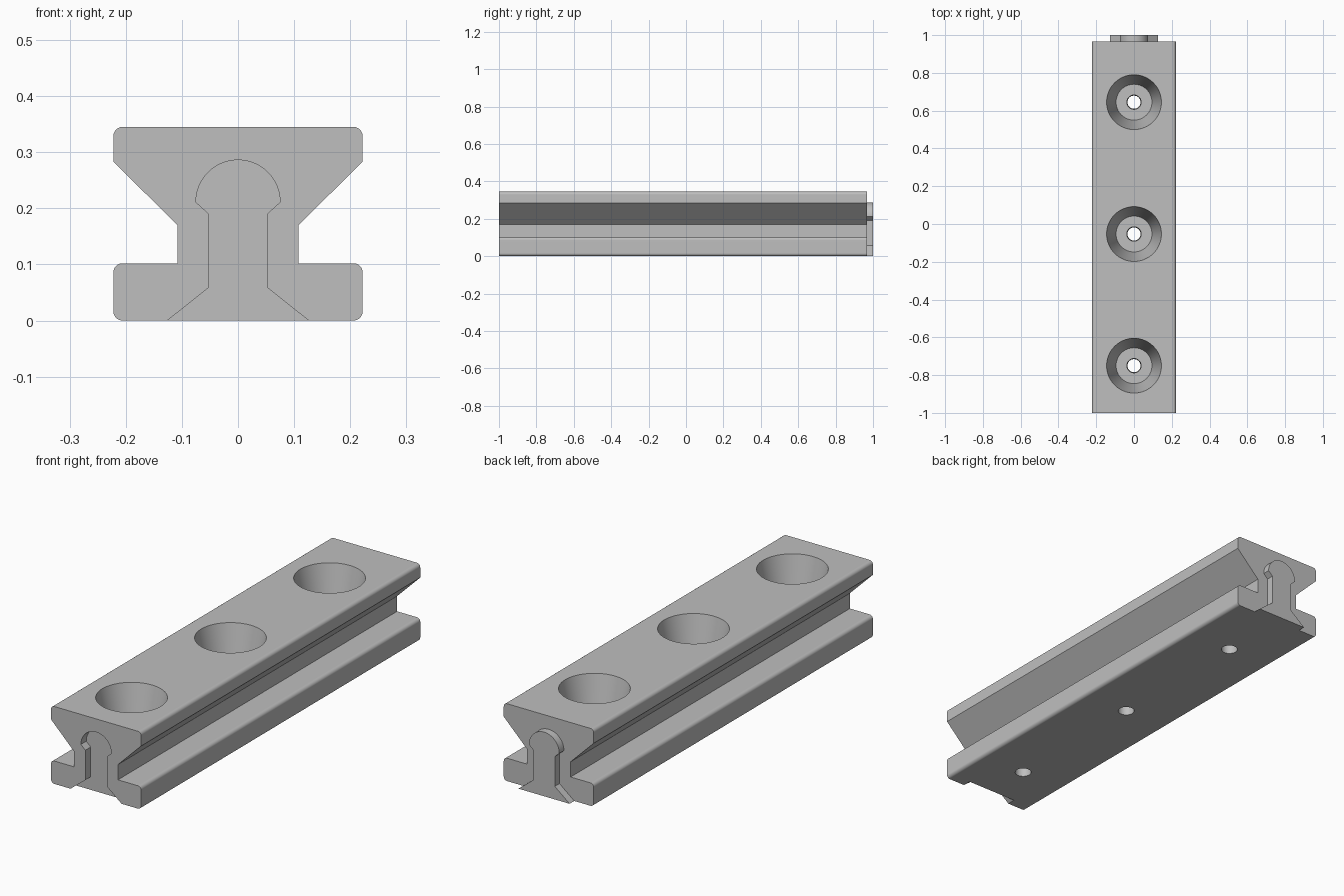
import bpy, bmesh
from math import sin, cos, pi, radians

cube = bpy.data.objects.get("Cube")
if cube:
    bpy.data.objects.remove(cube, do_unlink=True)

FRONT, BACK, TENON_END = -1.0, 0.967, 1.0

steel = bpy.data.materials.new("plain grey")
steel.use_nodes = True
grey = (0.52, 0.52, 0.52, 1)
steel.diffuse_color = grey
steel.node_tree.nodes["Principled BSDF"].inputs["Base Color"].default_value = grey


def make_object(name, bm):
    bmesh.ops.recalc_face_normals(bm, faces=bm.faces)
    mesh = bpy.data.meshes.new(name)
    bm.to_mesh(mesh)
    bm.free()
    mesh.materials.append(steel)
    obj = bpy.data.objects.new(name, mesh)
    bpy.context.collection.objects.link(obj)
    return obj


def arc(cx, cz, r, start, end, steps):
    angles = [radians(start + (end - start) * i / steps) for i in range(steps + 1)]
    return [(cx + r * cos(a), cz + r * sin(a)) for a in angles]


def prism(name, half, y0, y1):
    """Extrude a right-hand half profile, mirrored to the left, along y."""
    left = [(-x, z) for x, z in reversed(half) if x > 1e-5]
    bm = bmesh.new()
    face = bm.faces.new([bm.verts.new((x, y0, z)) for x, z in half + left])
    out = bmesh.ops.extrude_face_region(bm, geom=[face])
    verts = [v for v in out["geom"] if isinstance(v, bmesh.types.BMVert)]
    bmesh.ops.translate(bm, verts=verts, vec=(0, y1 - y0, 0))
    return make_object(name, bm)


def lathe(name, profile, y, sides=64):
    """Closed turned solid about a vertical axis."""
    bm = bmesh.new()
    rings = [[bm.verts.new((r * cos(2 * pi * i / sides), y + r * sin(2 * pi * i / sides), z))
              for i in range(sides)] for r, z in profile]
    for a, b in zip(rings, rings[1:]):
        for i in range(sides):
            j = (i + 1) % sides
            bm.faces.new((a[i], a[j], b[j], b[i]))
    bm.faces.new(rings[0])
    bm.faces.new(rings[-1])
    return make_object(name, bm)


def activate(obj):
    bpy.ops.object.select_all(action='DESELECT')
    obj.select_set(True)
    bpy.context.view_layer.objects.active = obj


def cut(target, cutter):
    cutter.hide_render = True
    mod = target.modifiers.new("cut", 'BOOLEAN')
    mod.operation = 'DIFFERENCE'
    mod.solver = 'EXACT'
    mod.object = cutter
    activate(target)
    bpy.ops.object.modifier_apply(modifier=mod.name)
    bpy.data.objects.remove(cutter, do_unlink=True)


def finish(obj):
    activate(obj)
    bpy.ops.object.shade_smooth_by_angle(angle=radians(30))
    mod = obj.modifiers.new("even shading", 'WEIGHTED_NORMAL')
    mod.keep_sharp = True


# Rail body: rounded base flange, narrow web, flared head
W, R = 0.222, 0.016
rail_half = (arc(W - R, R, R, -90, 0, 6)
             + arc(W - R, 0.102 - R, R, 0, 90, 6)
             + [(0.108, 0.102), (0.108, 0.17), (W, 0.283)]
             + arc(W - R, 0.345 - R, R, 0, 90, 6))
rail = prism("rail_body", rail_half, FRONT, BACK)

# Keyhole shaped joint: flared foot, straight neck, round head
neck = [(0.053, 0.058), (0.053, 0.191)]
head = arc(0, 0.211, 0.075, 0, 90, 24)
tenon = prism("joint_tenon", [(0.126, 0)] + neck + head, BACK, TENON_END)

# Matching socket in the front end, run below the base for a clean cut
socket = prism("socket_cutter", [(0.151, -0.02)] + neck + head, FRONT - 0.02, FRONT + 0.038)
cut(rail, socket)

# Tapered screw pockets with through holes
for y in (-0.75, -0.053, 0.645):
    pocket = [(0.034, -0.02), (0.038, 0.115), (0.095, 0.115), (0.145, 0.345), (0.149, 0.365)]
    cut(rail, lathe("screw_hole_cutter", pocket, y))

finish(rail)
finish(tenon)
